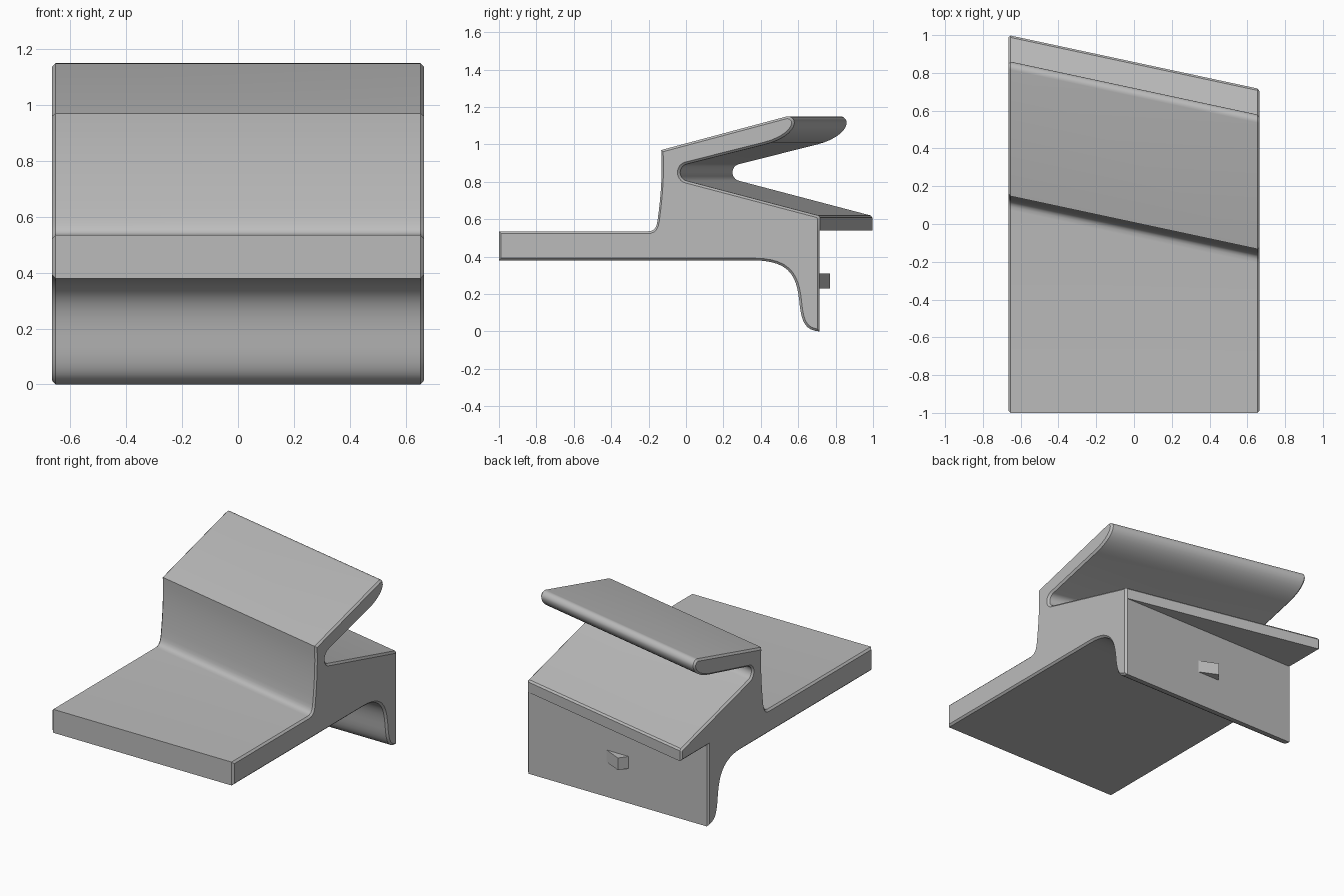
import bpy, bmesh, math
from mathutils import Vector
from mathutils.geometry import interpolate_bezier

if "Cube" in bpy.data.objects:
    bpy.data.objects.remove(bpy.data.objects["Cube"])

HALF, BEVEL, SKEW = 0.665, 0.012, 0.285 / 1.33

grey = bpy.data.materials.new("grey")
grey.diffuse_color = (0.5, 0.5, 0.5, 1)
grey.use_nodes = True
grey.node_tree.nodes["Principled BSDF"].inputs["Base Color"].default_value = grey.diffuse_color


def curve(a, b, c, d, n):
    return [tuple(p) for p in interpolate_bezier(*[Vector(p) for p in (a, b, c, d)], n)]


def arc(cy, cz, r, a0, a1, n):
    return [(cy + r * math.cos(math.radians(a0 + (a1 - a0) * i / n)),
             cz + r * math.sin(math.radians(a0 + (a1 - a0) * i / n))) for i in range(n + 1)]


# Lower outline: straight across the width (y, z)
straight = [(-1, 0.535), (-1, 0.38)]
straight += curve((0.36, 0.38), (0.56, 0.38), (0.59, 0.29), (0.605, 0.17), 12)
straight += curve((0.605, 0.17), (0.615, 0.06), (0.63, 0.005), (0.715, 0), 10)[1:]
straight += [(0.715, 0.54)]

# Upper outline: slanted across the width
slanted = [(0.715, 0.54), (0.715, 0.608), (0.705, 0.62)]
slanted += arc(0.012, 0.85, 0.046, 255, 105, 12)
slanted += curve((0.42, 1.0), (0.51, 1.023), (0.575, 1.07), (0.577, 1.115), 8)
slanted += arc(0.542, 1.115, 0.035, 0, 105, 6)[1:]
slanted += curve((-0.135, 0.97), (-0.127, 0.85), (-0.137, 0.72), (-0.155, 0.59), 8)
slanted += curve((-0.155, 0.59), (-0.162, 0.55), (-0.172, 0.535), (-0.21, 0.535), 6)[1:]


def section(x):
    shift = SKEW * (HALF - x)
    return [Vector(p) for p in straight] + [Vector((y + shift, z)) for y, z in slanted]


def inset(pts, d):
    out, n = [], len(pts)
    for i, p in enumerate(pts):
        a, b = i - 1, (i + 1) % n
        while (pts[a] - p).length < 1e-5:
            a -= 1
        while (pts[b] - p).length < 1e-5:
            b = (b + 1) % n
        e, f = (p - pts[a]).normalized(), (pts[b] - p).normalized()
        n1, n2 = Vector((-e.y, e.x)), Vector((-f.y, f.x))
        out.append(p + (n1 + n2) * (d / (1 + n1.dot(n2))))
    return out


def loft(name, rings):
    bm = bmesh.new()
    loops = [[bm.verts.new(p) for p in ring] for ring in rings]
    for a, b in zip(loops, loops[1:]):
        for i in range(len(a)):
            j = (i + 1) % len(a)
            bm.faces.new((a[i], a[j], b[j], b[i]))
    bm.faces.new(loops[0])
    bm.faces.new(loops[-1])
    bmesh.ops.remove_doubles(bm, verts=bm.verts, dist=1e-5)
    bmesh.ops.recalc_face_normals(bm, faces=bm.faces)
    me = bpy.data.meshes.new(name)
    bm.to_mesh(me)
    bm.free()
    me.materials.append(grey)
    ob = bpy.data.objects.new(name, me)
    bpy.context.collection.objects.link(ob)
    return ob


# Main body with bevelled ends
rings = []
for x, d in ((-HALF, BEVEL), (-HALF + BEVEL, 0), (HALF - BEVEL, 0), (HALF, BEVEL)):
    pts = section(x)
    rings.append([(x, p.x, p.y) for p in (inset(pts, d) if d else pts)])
body = loft("bracket_body", rings)
bpy.context.view_layer.objects.active = body
body.select_set(True)
bpy.ops.object.shade_smooth_by_angle(angle=math.radians(28))

# Small wedge peg on the back wall
plan = [(0.08, 0.705), (0.08, 0.715), (-0.04, 0.77), (-0.08, 0.715), (-0.08, 0.705)]
loft("back_peg", [[(x, y, z) for x, y in plan] for z in (0.23, 0.31)])
